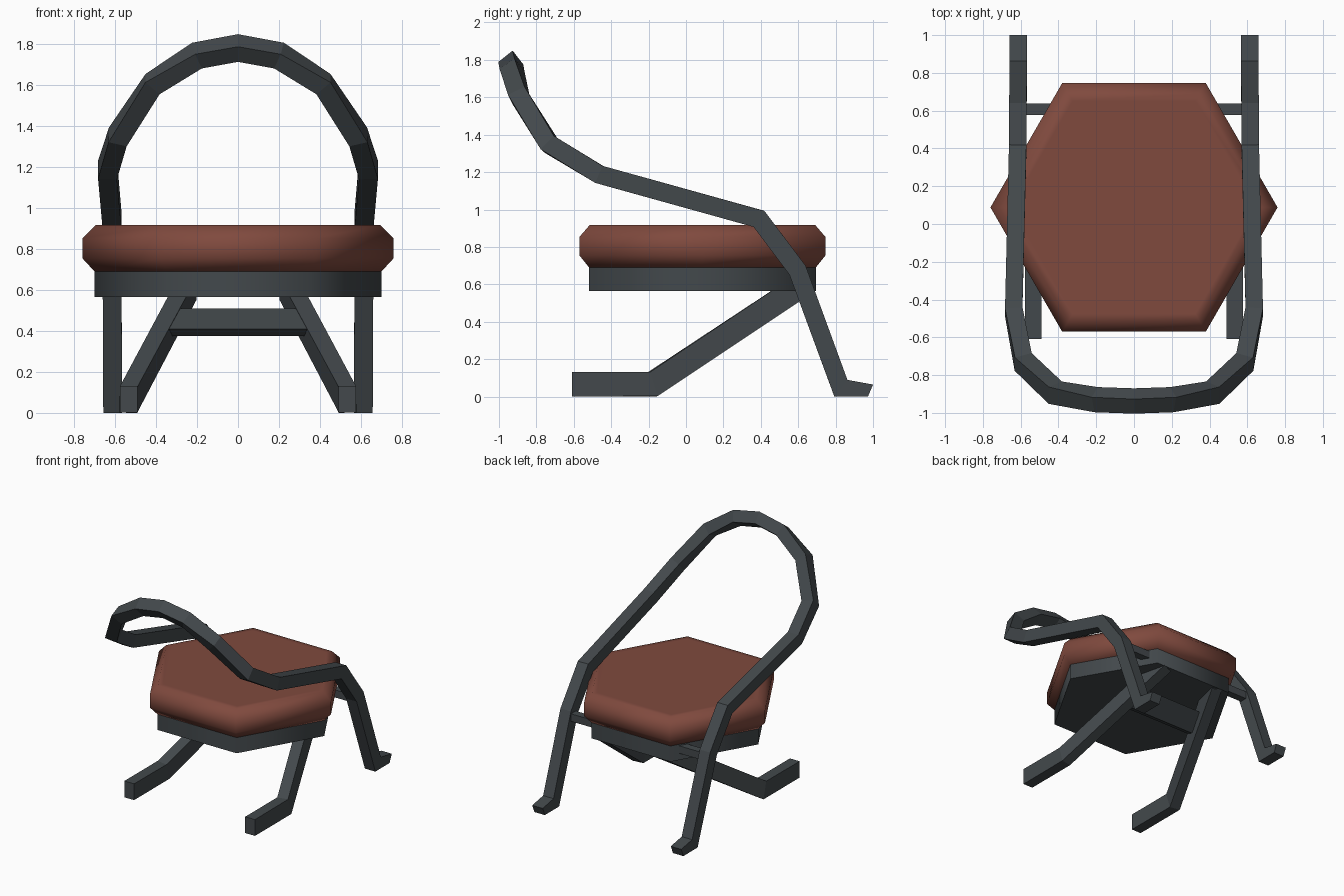
import bpy, bmesh, math
from mathutils import Vector

if "Cube" in bpy.data.objects:
    bpy.data.objects.remove(bpy.data.objects["Cube"])


def material(name, rgb):
    m = bpy.data.materials.new(name)
    m.diffuse_color = (*rgb, 1)
    m.use_nodes = True
    m.node_tree.nodes["Principled BSDF"].inputs["Base Color"].default_value = m.diffuse_color
    return m


METAL = material("dark grey metal", (0.056, 0.066, 0.072))
LEATHER = material("brown red leather", (0.215, 0.068, 0.048))


def skin(name, rings, mat, smooth=None):
    """Bridge a list of equal rings and cap both ends."""
    bm = bmesh.new()
    vs = [[bm.verts.new(p) for p in r] for r in rings]
    n = len(rings[0])
    for a, b in zip(vs, vs[1:]):
        for i in range(n):
            j = (i + 1) % n
            bm.faces.new((a[i], a[j], b[j], b[i]))
    bm.faces.new(vs[0][::-1])
    bm.faces.new(vs[-1])
    bmesh.ops.recalc_face_normals(bm, faces=bm.faces[:])
    me = bpy.data.meshes.new(name)
    bm.to_mesh(me)
    bm.free()
    me.materials.append(mat)
    ob = bpy.data.objects.new(name, me)
    bpy.context.collection.objects.link(ob)
    if smooth:
        bpy.ops.object.select_all(action='DESELECT')
        bpy.context.view_layer.objects.active = ob
        ob.select_set(True)
        bpy.ops.object.shade_smooth_by_angle(angle=math.radians(smooth))
    return ob


def bar_rings(path, hw, hh, flat_x=0.0):
    """Mitred rectangular sections along a path, kept upright in the yz plane."""
    pts = [Vector(p) for p in path]
    rings = []
    for i, p in enumerate(pts):
        a = (p - pts[i - 1]).normalized() if i else (pts[1] - p).normalized()
        c = (pts[i + 1] - p).normalized() if i < len(pts) - 1 else a
        t = (a + c).normalized()
        if abs(p.x) < flat_x:
            v = Vector((0, 0.79, 0.62))
            v = (v - t * v.dot(t)).normalized()
        else:
            v = Vector((1, 0, 0)).cross(t).normalized()
            if v.z < 0:
                v = -v
        u = t.cross(v)
        m = (a - c).normalized() if (a - c).length > 1e-5 else Vector()
        stretch = 1 / a.dot(t) - 1
        ring = []
        for su, sv in ((-1, -1), (1, -1), (1, 1), (-1, 1)):
            o = u * hw * su + v * hh * sv
            q = p + o + m * o.dot(m) * stretch
            q.z = max(q.z, 0)
            ring.append(q)
        rings.append(ring)
    return rings


def hexagon(r, z, cy=0.088):
    return [(r * math.cos(k * math.pi / 3), cy + r * math.sin(k * math.pi / 3), z)
            for k in range(6)]


# Hoop: feet, rear legs, arms and the arched rail in one bent bar
half = [(0.612, 0.987, 0.033), (0.612, 0.828, 0.042), (0.615, 0.596, 0.676),
        (0.616, 0.39, 0.95), (0.637, -0.463, 1.187), (0.587, -0.73, 1.348),
        (0.417, -0.893, 1.606), (0.2, -0.93, 1.745)]
hoop = half + [(0, -0.937, 1.782)] + [(-x, y, z) for x, y, z in reversed(half)]
rings = bar_rings(hoop, 0.046, 0.049, 0.3)
for ring in (rings[0], rings[-1]):      # thinner toe ends
    zc = sum(q.z for q in ring) / 4
    for q in ring:
        top = q.z > zc
        q.y, q.z = (1.0, 0.064) if top else (0.973, 0.0)
skin("hoop_frame", rings, METAL)

# Seat base and cushion
skin("seat_base", [hexagon(0.70, 0.565), hexagon(0.70, 0.692)], METAL, 65)
profile = [(0.64, 0.69), (0.70, 0.69), (0.76, 0.755), (0.76, 0.853), (0.695, 0.918), (0.65, 0.918)]
skin("seat_cushion", [hexagon(r, z) for r, z in profile], LEATHER, 65)

# Front legs with runners on the floor
for s, side in ((1, "right"), (-1, "left")):
    path = [(s * 0.534, -0.61, 0.066), (s * 0.534, -0.178, 0.066), (s * 0.243, 0.65, 0.615)]
    skin("front_leg_" + side, bar_rings(path, 0.043, 0.065), METAL)

# Brace between the front legs, flush with their upper faces
section = [(0.226, 0.41), (0.38, 0.51), (0.45, 0.475), (0.30, 0.375)]
skin("leg_brace", [[(x, y, z) for y, z in section] for x in (-0.345, 0.345)], METAL)

# Rear rod joining the hoop legs to the base
rod = [(0.578, 0.62), (0.638, 0.62), (0.638, 0.68), (0.578, 0.68)]
skin("rear_rod", [[(x, y, z) for y, z in rod] for x in (-0.6, 0.6)], METAL)
